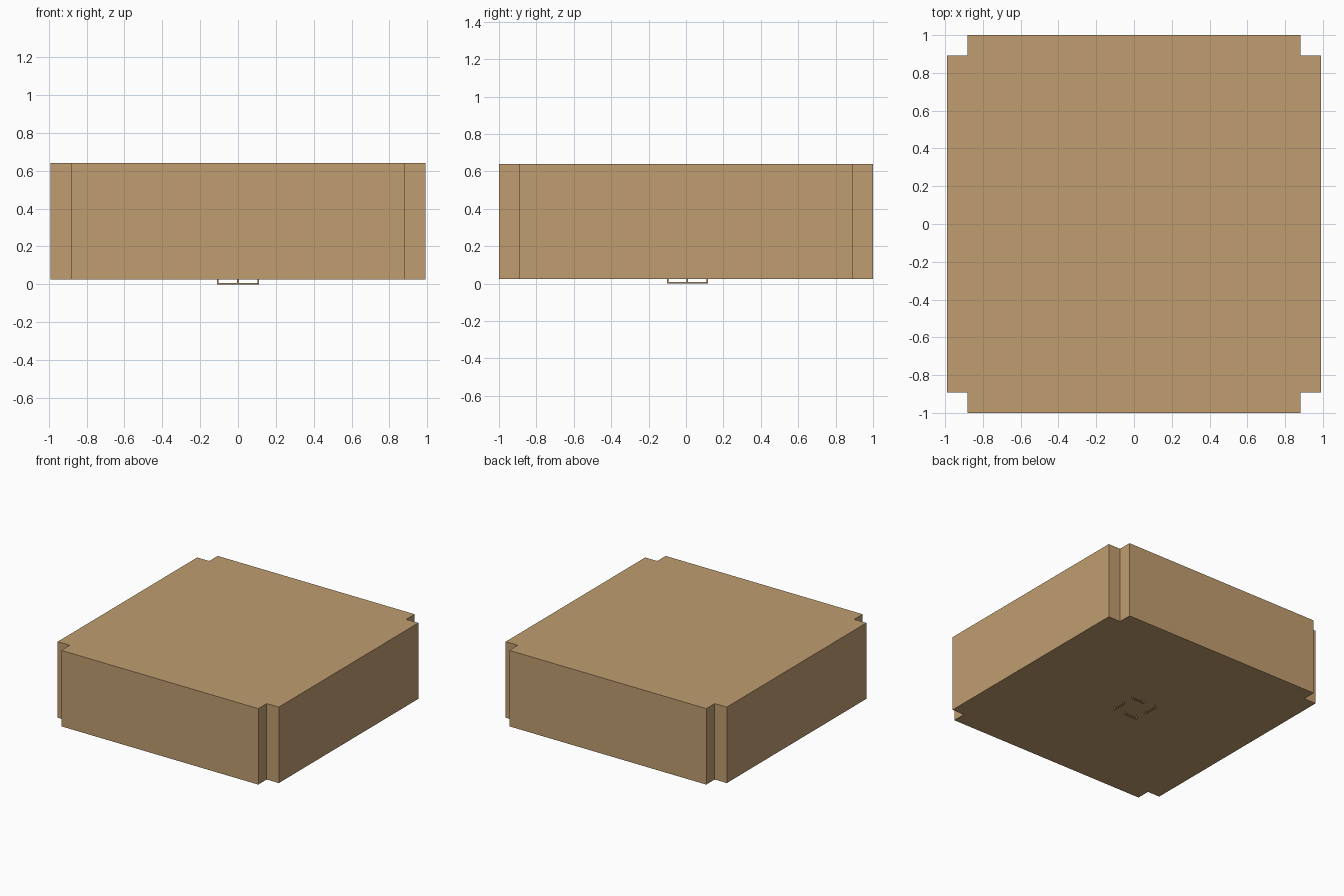
import bpy, bmesh
from mathutils import Matrix, Vector

if "Cube" in bpy.data.objects:
    bpy.data.objects.remove(bpy.data.objects["Cube"])

mat = bpy.data.materials.new("tan")
mat.diffuse_color = (0.53, 0.34, 0.16, 1)
mat.use_nodes = True
mat.node_tree.nodes["Principled BSDF"].inputs["Base Color"].default_value = mat.diffuse_color


def finish(name, bm):
    bmesh.ops.recalc_face_normals(bm, faces=bm.faces)
    mesh = bpy.data.meshes.new(name)
    bm.to_mesh(mesh)
    bm.free()
    mesh.materials.append(mat)
    ob = bpy.data.objects.new(name, mesh)
    bpy.context.collection.objects.link(ob)
    return ob


def add_box(bm, lo, hi):
    lo, hi = Vector(lo), Vector(hi)
    m = Matrix.Translation((lo + hi) / 2) @ Matrix.Diagonal((*(hi - lo), 1))
    bmesh.ops.create_cube(bm, size=1, matrix=m)


# Main block: square outline with notched corners, extruded upward
X, Y, NX, NY, BOTTOM, TOP = 0.99, 1.0, 0.882, 0.892, 0.025, 0.64
corner = [(X, NY), (NX, NY), (NX, Y)]
outline = (corner
           + [(-x, y) for x, y in reversed(corner)]
           + [(-x, -y) for x, y in corner]
           + [(x, -y) for x, y in reversed(corner)])
bm = bmesh.new()
face = bm.faces.new([bm.verts.new((x, y, BOTTOM)) for x, y in outline])
ext = bmesh.ops.extrude_face_region(bm, geom=[face])
bmesh.ops.translate(bm, vec=(0, 0, TOP - BOTTOM),
                    verts=[v for v in ext["geom"] if isinstance(v, bmesh.types.BMVert)])
finish("notched_block", bm)


# Underside clips: thin bars held just below the block by two short posts
T = 0.008


def clip(name, start, end):
    bm = bmesh.new()
    h = T / 2
    lo = (min(start[0], end[0]) - h, min(start[1], end[1]) - h, 0)
    hi = (max(start[0], end[0]) + h, max(start[1], end[1]) + h, T)
    add_box(bm, lo, hi)
    for x, y in (start, end):
        add_box(bm, (x - h, y - h, T), (x + h, y + h, BOTTOM))
    finish(name, bm)


R, CY = 0.106, 0.008
clip("clip_right", (R, CY - R), (R, CY))
clip("clip_back", (0, CY + R), (R, CY + R))
clip("clip_left", (-R, CY), (-R, CY + R))
clip("clip_front", (-R, CY - R), (0, CY - R))
